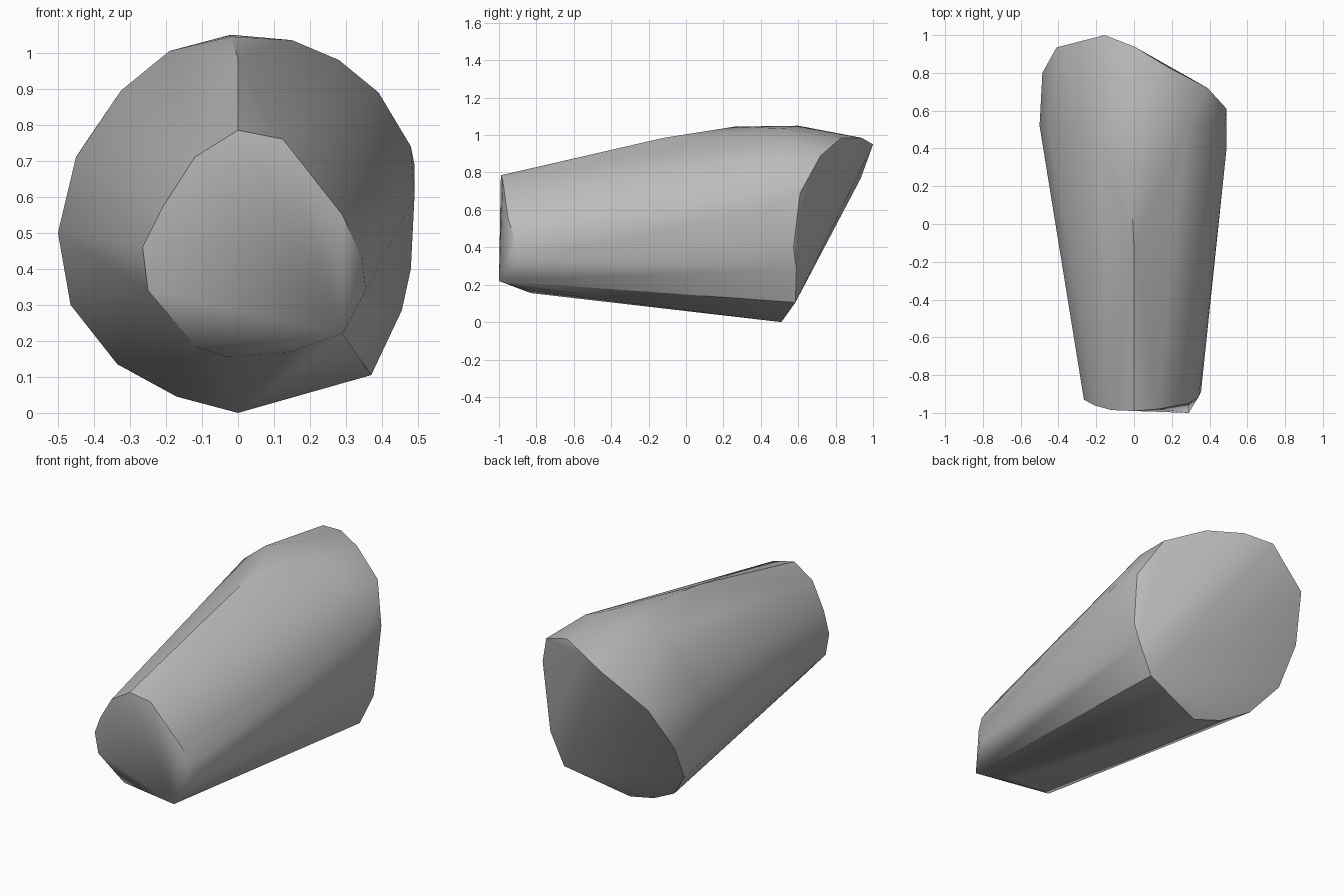
import bpy
import bmesh
import math

# Remove the default object only
default_cube = bpy.data.objects.get("Cube")
if default_cube:
    bpy.data.objects.remove(default_cube, do_unlink=True)


def make_material(name, colour):
    material = bpy.data.materials.new(name)
    material.use_nodes = True
    material.diffuse_color = colour
    shader = material.node_tree.nodes["Principled BSDF"]
    shader.inputs["Base Color"].default_value = colour
    return material


def hull_object(name, sections, material):
    """Wrap a tight convex skin around a series of cross-sections."""
    bm = bmesh.new()
    for section in sections:
        for point in section:
            bm.verts.new(point)
    result = bmesh.ops.convex_hull(bm, input=bm.verts[:])
    inner = {v for v in result["geom_interior"] if isinstance(v, bmesh.types.BMVert)}
    bmesh.ops.delete(bm, geom=list(inner), context="VERTS")
    bmesh.ops.recalc_face_normals(bm, faces=bm.faces[:])
    mesh = bpy.data.meshes.new(name)
    bm.to_mesh(mesh)
    bm.free()
    mesh.materials.append(material)
    obj = bpy.data.objects.new(name, mesh)
    bpy.context.collection.objects.link(obj)
    return obj


# Narrow front rim, running clockwise from the top
front_rim = [
    (0, -.99, .785), (.125, -.98, .76), (.29, -.95, .55), (.345, -.91, .43),
    (.355, -.89, .34), (.29, -1, .22), (.15, -.84, .17), (-.03, -.83, .155),
    (-.12, -.87, .185), (-.25, -.92, .34), (-.265, -.93, .46),
    (-.21, -.96, .57), (-.12, -.985, .71),
]

# Widest cross-section of the bulging body
shoulder_y = .52
shoulder = [(x, shoulder_y, z) for x, z in (
    (.15, 1.035), (.28, .98), (.39, .89), (.48, .74),
    (-.5, .5), (-.45, .71), (-.325, .895), (-.19, 1.005))]

# Crown ridge and the swelling on the left flank
crown = [(0, -.12, .985), (-.02, .26, 1.045), (-.02, .6, 1.05), (.49, .4, .6)]

# Slanted rear rim, running clockwise from the top
rear_rim = [
    (0, .94, .985), (.18, .83, .985), (.39, .72, .89), (.49, .61, .69),
    (.48, .575, .4), (.455, .59, .285), (.37, .585, .105), (0, .51, 0),
    (-.17, .535, .045), (-.335, .585, .135), (-.465, .68, .3),
    (-.485, .8, .52), (-.41, .935, .77), (-.155, 1, .95),
]

grey = make_material("plain grey", (.5, .5, .5, 1))
body = hull_object("tapered_body", [front_rim, shoulder, crown, rear_rim], grey)

# Smooth round flanks with crisp rims
bpy.ops.object.select_all(action="DESELECT")
body.select_set(True)
bpy.context.view_layer.objects.active = body
bpy.ops.object.shade_smooth_by_angle(angle=math.radians(35))
